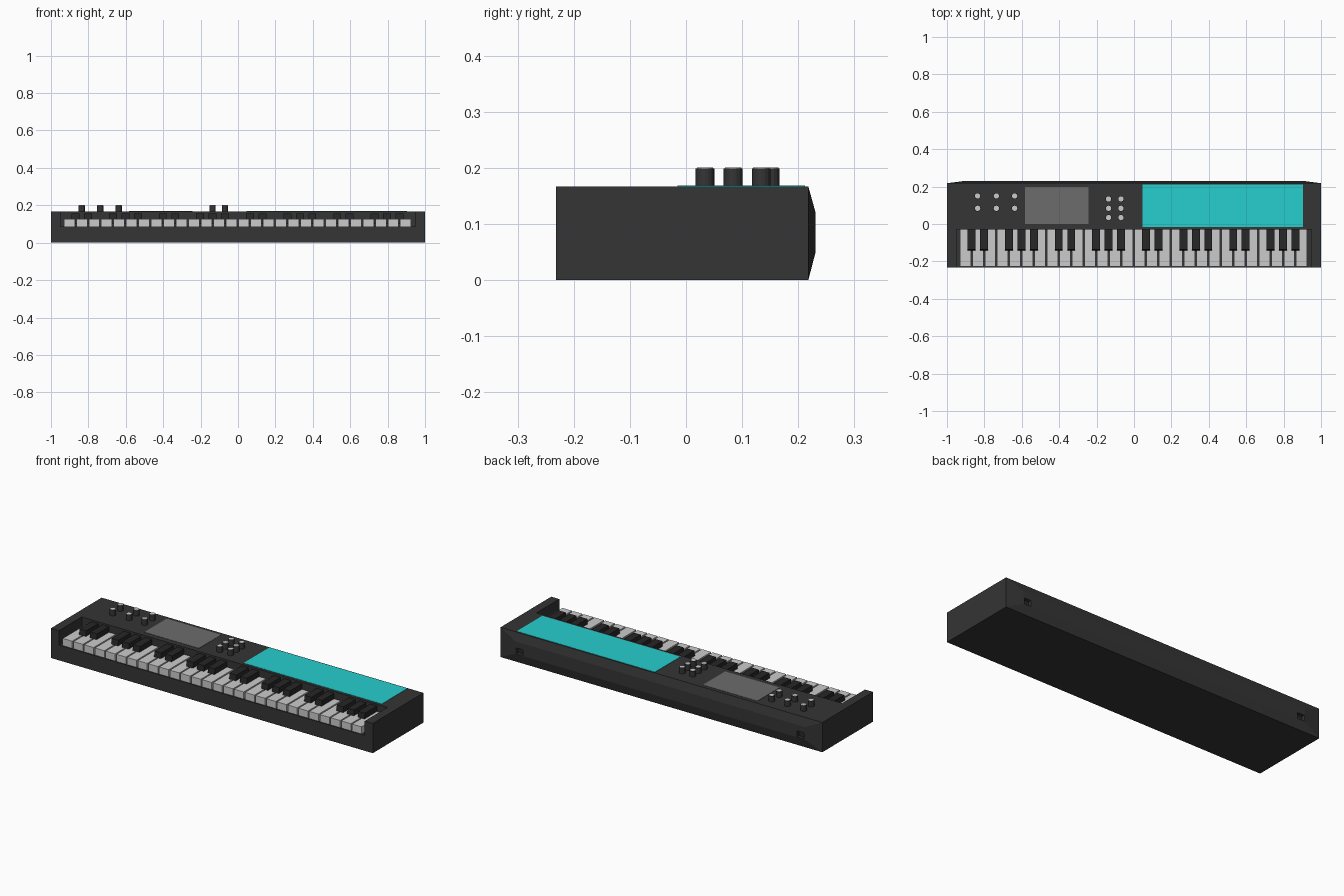
import bpy, bmesh, math

if "Cube" in bpy.data.objects:
    bpy.data.objects.remove(bpy.data.objects["Cube"])


def material(name, rgb):
    m = bpy.data.materials.new(name)
    m.diffuse_color = (*rgb, 1)
    m.use_nodes = True
    m.node_tree.nodes["Principled BSDF"].inputs["Base Color"].default_value = m.diffuse_color
    return m


DARK = material("charcoal", (0.035, 0.035, 0.035))
BLACK = material("black", (0.02, 0.02, 0.02))
GREY = material("screen_grey", (0.15, 0.15, 0.15))
TEAL = material("teal", (0.02, 0.62, 0.62))


def finish(name, bm, mat=None):
    bmesh.ops.recalc_face_normals(bm, faces=bm.faces)
    me = bpy.data.meshes.new(name)
    bm.to_mesh(me)
    bm.free()
    ob = bpy.data.objects.new(name, me)
    bpy.context.collection.objects.link(ob)
    if mat:
        me.materials.append(mat)
    return ob


def add_box(bm, x, y, z, front_slope=0):
    """Box between (min, max) pairs; front_slope pulls the top front edge back."""
    vs = bmesh.ops.create_cube(bm, size=1)["verts"]
    for v in vs:
        fy = front_slope if v.co.y < 0 < v.co.z else 0
        v.co = (x[v.co.x > 0], y[v.co.y > 0] + fy, z[v.co.z > 0])
    return vs


def box(name, x, y, z, mat=None):
    bm = bmesh.new()
    add_box(bm, x, y, z)
    return finish(name, bm, mat)


def cut(target, cutter):
    cutter.hide_render = True
    mod = target.modifiers.new("cut", 'BOOLEAN')
    mod.operation = 'DIFFERENCE'
    mod.solver = 'EXACT'
    mod.object = cutter
    bpy.context.view_layer.objects.active = target
    bpy.ops.object.modifier_apply(modifier=mod.name)
    bpy.data.objects.remove(cutter, do_unlink=True)


# Body: block with a shallow raised panel on the back
bm = bmesh.new()
add_box(bm, (-1, 1), (-0.232, 0.218), (0, 0.167))
bm.faces.ensure_lookup_table()
back = max(bm.faces, key=lambda f: f.calc_center_median().y)
panel = bmesh.ops.extrude_discrete_faces(bm, faces=[back])["faces"][0]
for v in panel.verts:
    v.co = (math.copysign(0.9, v.co.x), 0.231, 0.12 if v.co.z > 0.08 else 0.05)
body = finish("body", bm, DARK)

# Key bed, open at the front and top
cut(body, box("key_bed_cutter", (-0.95, 0.95), (-0.3, -0.03), (0.086, 0.3)))

# Rear sockets: recess with a black floor
for side, cx in (("left", -0.873), ("right", 0.873)):
    xs, zs = (cx - 0.021, cx + 0.021), (0.052, 0.085)
    cut(body, box("socket_cutter", xs, (0.21, 0.3), zs))
    box("socket_" + side, xs, (0.208, 0.214), zs, BLACK)

# Keys: four octaves
N, X0, X1 = 28, -0.935, 0.93
pitch = (X1 - X0) / N
bm = bmesh.new()
for i in range(N):
    x = X0 + i * pitch
    add_box(bm, (x + 0.004, x + pitch - 0.004), (-0.226, -0.03), (0.086, 0.126))
finish("white_keys", bm)

bm = bmesh.new()
for i in range(N):
    if i % 7 in (0, 1, 3, 4, 5):
        x = X0 + (i + 1) * pitch
        add_box(bm, (x - 0.021, x + 0.021), (-0.144, -0.03), (0.1, 0.157), 0.008)
finish("black_keys", bm, BLACK)

# Display and pad surface on the deck
box("display", (-0.582, -0.243), (0.0, 0.198), (0.16, 0.1685), GREY)
box("touch_panel", (0.045, 0.904), (-0.015, 0.212), (0.16, 0.1685), TEAL)

# Knobs with pale tops
spots = [(x, y) for x in (-0.836, -0.736, -0.638) for y in (0.084, 0.15)]
spots += [(x, y) for x in (-0.136, -0.07) for y in (0.034, 0.084, 0.134)]


def discs(name, r, z0, z1, mat=None):
    bm = bmesh.new()
    for x, y in spots:
        vs = bmesh.ops.create_cone(bm, cap_ends=True, segments=16, radius1=r,
                                   radius2=r, depth=z1 - z0)["verts"]
        bmesh.ops.translate(bm, verts=vs, vec=(x, y, (z0 + z1) / 2))
    return finish(name, bm, mat)


discs("knobs", 0.0168, 0.16, 0.199, DARK)
discs("knob_caps", 0.0145, 0.198, 0.2005)
